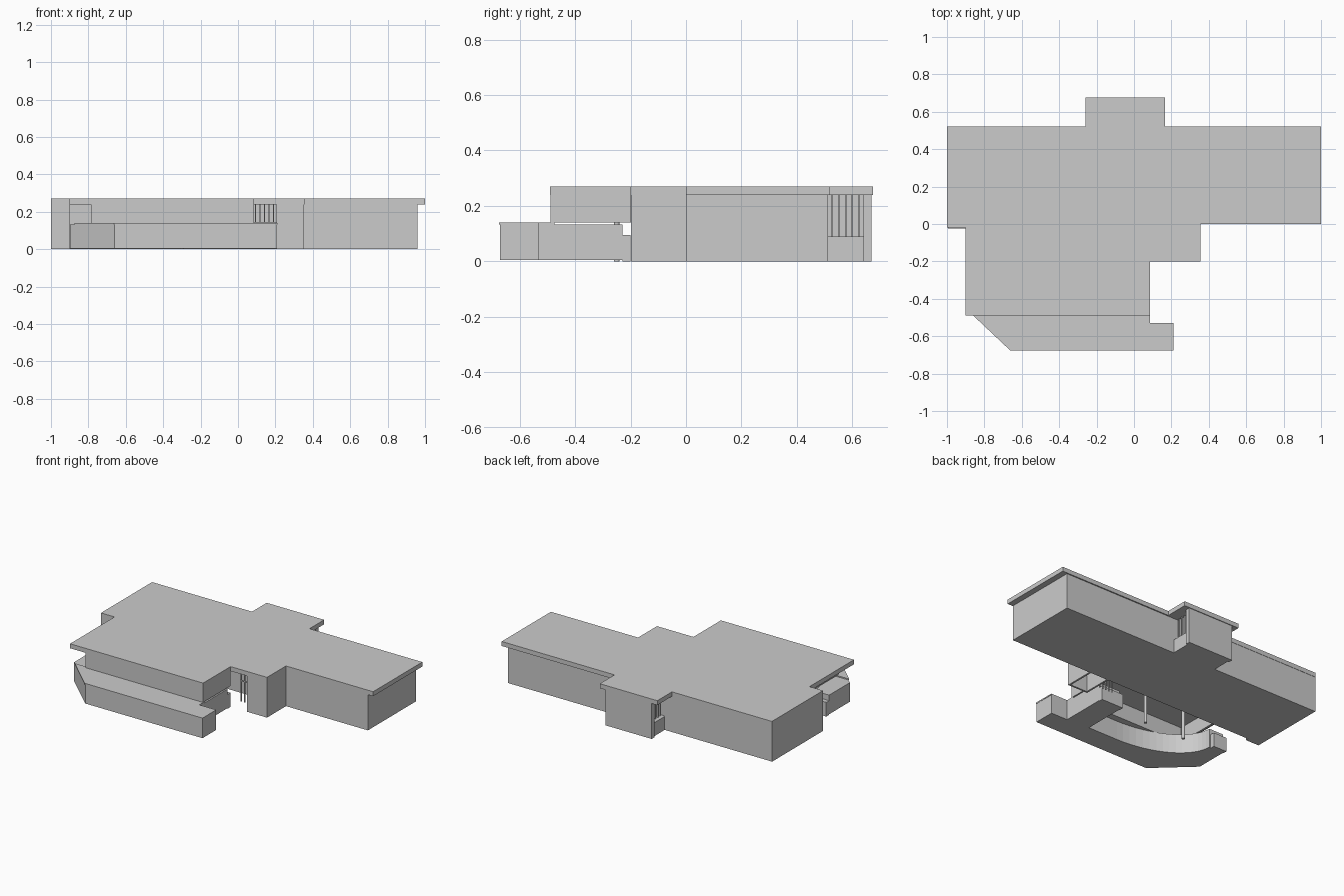
import bpy, bmesh, math

if "Cube" in bpy.data.objects:
    bpy.data.objects.remove(bpy.data.objects["Cube"])


def prism(name, pts, z0, z1):
    """Extrude a plan outline from z0 to z1."""
    bm = bmesh.new()
    face = bm.faces.new([bm.verts.new((x, y, z0)) for x, y in pts])
    top = bmesh.ops.extrude_face_region(bm, geom=[face])
    verts = [g for g in top["geom"] if isinstance(g, bmesh.types.BMVert)]
    bmesh.ops.translate(bm, vec=(0, 0, z1 - z0), verts=verts)
    bmesh.ops.recalc_face_normals(bm, faces=bm.faces)
    mesh = bpy.data.meshes.new(name)
    bm.to_mesh(mesh)
    bm.free()
    ob = bpy.data.objects.new(name, mesh)
    bpy.context.collection.objects.link(ob)
    return ob


def box(name, x0, x1, y0, y1, z0, z1):
    return prism(name, [(x0, y0), (x1, y0), (x1, y1), (x0, y1)], z0, z1)


ROOF, EAVE, DECK = 0.27, 0.24, 0.14

# Flat roof slab over the whole building
prism("roof", [(-1, 0.52), (-1, -0.02), (-0.9, -0.02), (-0.9, -0.49),
               (0.085, -0.49), (0.085, -0.2), (0.355, -0.2), (0.355, 0),
               (1, 0), (1, 0.52), (0.165, 0.52), (0.165, 0.675),
               (-0.26, 0.675), (-0.26, 0.52)], EAVE, ROOF)

# Main block with the two wings
prism("main_block", [(-1, 0.518), (-1, -0.018), (-0.9, -0.018), (-0.9, 0.002),
                     (0.96, 0.002), (0.96, 0.512), (-0.2, 0.512),
                     (-0.2, 0.518)], 0, EAVE)
box("left_window_sill", -0.995, -0.9, -0.024, -0.018, 0.05, DECK)

# Rear entrance: end wall, glazed core, low side walls and mullions
box("rear_end_wall", -0.215, 0.125, 0.64, 0.67, 0, EAVE)
box("rear_core", -0.17, 0.08, 0.512, 0.64, 0, EAVE)
for side, x0, x1, xm in (("left", -0.205, -0.17, -0.18), ("right", 0.08, 0.115, 0.08)):
    box(f"rear_low_wall_{side}", x0, x1, 0.512, 0.64, 0, 0.09)
    for i in range(5):
        y = 0.525 + i * 0.024
        box(f"rear_mullion_{side}_{i}", xm, xm + 0.01, y, y + 0.006, 0.09, EAVE)

# Front tower: three thin walls, open underneath
T = 0.012
box("tower_front_wall", 0.205, 0.354, -0.199, -0.199 + T, 0, EAVE)
box("tower_right_wall", 0.354 - T, 0.354, -0.199 + T, 0.002, 0, EAVE)
box("tower_left_wall", 0.205, 0.205 + T, -0.199 + T, 0.002, 0, EAVE)

# Upper storey walls hanging over the front hall
box("upper_front_wall", -0.785, 0.084, -0.489, -0.475, DECK, EAVE)
box("upper_right_wall", 0.07, 0.084, -0.475, -0.2, DECK, EAVE)
box("upper_left_wall", -0.785, -0.771, -0.475, 0.002, DECK, EAVE)

# Lower front ring with a chamfered corner and a curved inner wall
arc = []
for i in range(17):
    a = math.radians(180 + 90 * i / 16)
    arc.append((-0.30 + 0.49 * math.cos(a), -0.23 + 0.29 * math.sin(a)))
ring = ([(0.085, -0.23), (0.085, -0.53), (0.208, -0.53), (0.208, -0.672),
         (-0.66, -0.672), (-0.898, -0.45), (-0.898, -0.23)]
        + arc + [(-0.08, -0.52), (-0.08, -0.23)])
prism("front_ring", ring, 0.004, 0.132)
prism("front_ring_cap", [(0.085, -0.475), (0.085, -0.53), (0.21, -0.53),
                         (0.21, -0.675), (-0.663, -0.675), (-0.875, -0.475)],
      0.132, DECK)

# Low guard walls closing the ring at the back
box("guard_wall_right", -0.08, 0.085, -0.23, -0.2, 0, 0.095)
box("guard_wall_left", -0.898, -0.8, -0.23, -0.2, 0, 0.095)

# Glazing bars in the recess beside the tower
for i in range(5):
    x = 0.09 + i * 0.024
    box(f"recess_mullion_{i}", x, x + 0.006, -0.1, -0.094, 0, EAVE)
box("recess_transom", 0.085, 0.205, -0.1, -0.094, DECK - 0.005, DECK + 0.003)

# Round hall columns
for i, x in enumerate((-0.6, -0.3)):
    bpy.ops.mesh.primitive_cylinder_add(vertices=16, radius=0.01, depth=EAVE,
                                        location=(x, -0.25, EAVE / 2))
    bpy.context.object.name = f"hall_column_{i}"
    bpy.ops.object.shade_smooth_by_angle()
